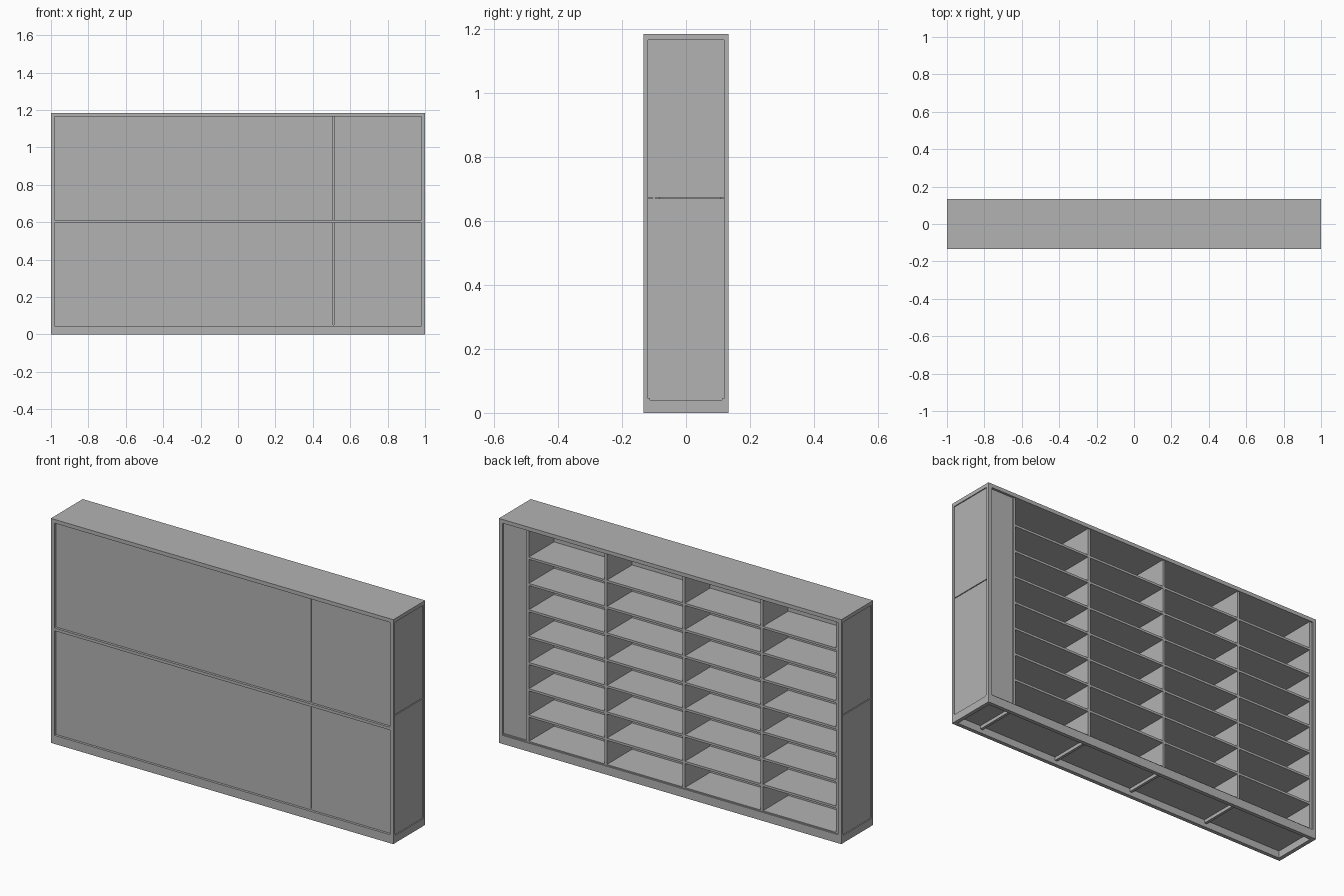
import bpy
import bmesh

old = bpy.data.objects.get("Cube")
if old:
    bpy.data.objects.remove(old, do_unlink=True)

grey = bpy.data.materials.new("plain grey")
grey.use_nodes = True
colour = (0.45, 0.45, 0.45, 1)
grey.diffuse_color = colour
grey.node_tree.nodes["Principled BSDF"].inputs["Base Color"].default_value = colour


def boxes(name, spans):
    """One object made of boxes, each given as x, y and z ranges."""
    bm = bmesh.new()
    for span in spans:
        corners = bmesh.ops.create_cube(bm, size=1)["verts"]
        for v in corners:
            v.co = [lo + (c + 0.5) * (hi - lo) for c, (lo, hi) in zip(v.co, span)]
    mesh = bpy.data.meshes.new(name)
    bm.to_mesh(mesh)
    bm.free()
    mesh.materials.append(grey)
    obj = bpy.data.objects.new(name, mesh)
    bpy.context.collection.objects.link(obj)
    return obj


W, D, H = 1.0, 0.133, 1.185      # half width, half depth, height
T = 0.02                         # frame thickness
PLINTH = 0.045
FLOOR = 0.051
IN = W - T                       # inner face of the end posts
TOP = H - T
BACK = D - 0.006                 # shelf edge, just inside the frame
WALL = -0.083                    # inner face of the compartment wall
DUCT = 0.836                     # divider closing off the narrow bay
PITCH = 0.456
SHELF_STEP = 0.139
BOARD = 0.014

# Outer frame
boxes("top_board", [((-W, W), (-D, D), (TOP, H))])
boxes("floor_board", [((-IN, IN), (-D + BOARD, BACK), (FLOOR - BOARD, FLOOR))])
for y0, y1, name in ((-D, -D + T, "front_plinth"), (D - T, D, "back_plinth")):
    boxes(name, [((-W, W), (y0, y1), (0, PLINTH))])

# End walls: corner posts, plinth end and two slightly sunk panels
for side, name in ((1, "left"), (-1, "right")):
    def across(a, b):
        return tuple(sorted((side * a, side * b)))
    boxes(name + "_posts", [
        (across(IN, W), (-D, -D + BOARD), (PLINTH, TOP)),
        (across(IN, W), (D - BOARD, D), (PLINTH, TOP))])
    boxes(name + "_plinth_end", [(across(IN, W), (-D + T, D - T), (0, 0.04))])
    boxes(name + "_end_panels", [
        (across(IN, W - 0.005), (-D + BOARD, D - BOARD), (0.04, 0.670)),
        (across(IN, W - 0.005), (-D + BOARD, D - BOARD), (0.674, TOP))])

# Sunk front panels with a thin joint and a rail between the rows
rail = (0.597, 0.612)
boxes("front_rail", [((-IN, IN), (-D, -D + 0.02), rail)])
boxes("front_panels", [
    (xs, (-D + 0.013, -0.105), zs)
    for xs in ((-IN, 0.509), (0.514, IN))
    for zs in ((PLINTH, rail[0]), (rail[1], TOP))])

# Wall behind the compartments and the closed narrow bay
boxes("compartment_wall", [((-IN, IN), (WALL - 0.012, WALL), (FLOOR, TOP))])
boxes("narrow_bay_panel", [
    ((DUCT, IN), (D - 0.025, D - 0.012), (PLINTH, TOP))])

# Dividers, and the ribs beneath them
xs = [DUCT - PITCH * i for i in range(5)]
xs[-1] = -IN + BOARD / 2
boxes("dividers", [
    ((x - BOARD / 2, x + BOARD / 2), (WALL, BACK), (FLOOR, TOP)) for x in xs])
boxes("floor_ribs", [
    ((x - BOARD / 2, x + BOARD / 2), (-D + T, D - T), (0.02, FLOOR - BOARD))
    for x in xs[:4]])

# Shelves in each bay
boxes("shelves", [
    ((b + BOARD / 2, a - BOARD / 2), (WALL, BACK),
     (FLOOR + SHELF_STEP * k - 0.012, FLOOR + SHELF_STEP * k))
    for a, b in zip(xs, xs[1:]) for k in range(1, 8)])
